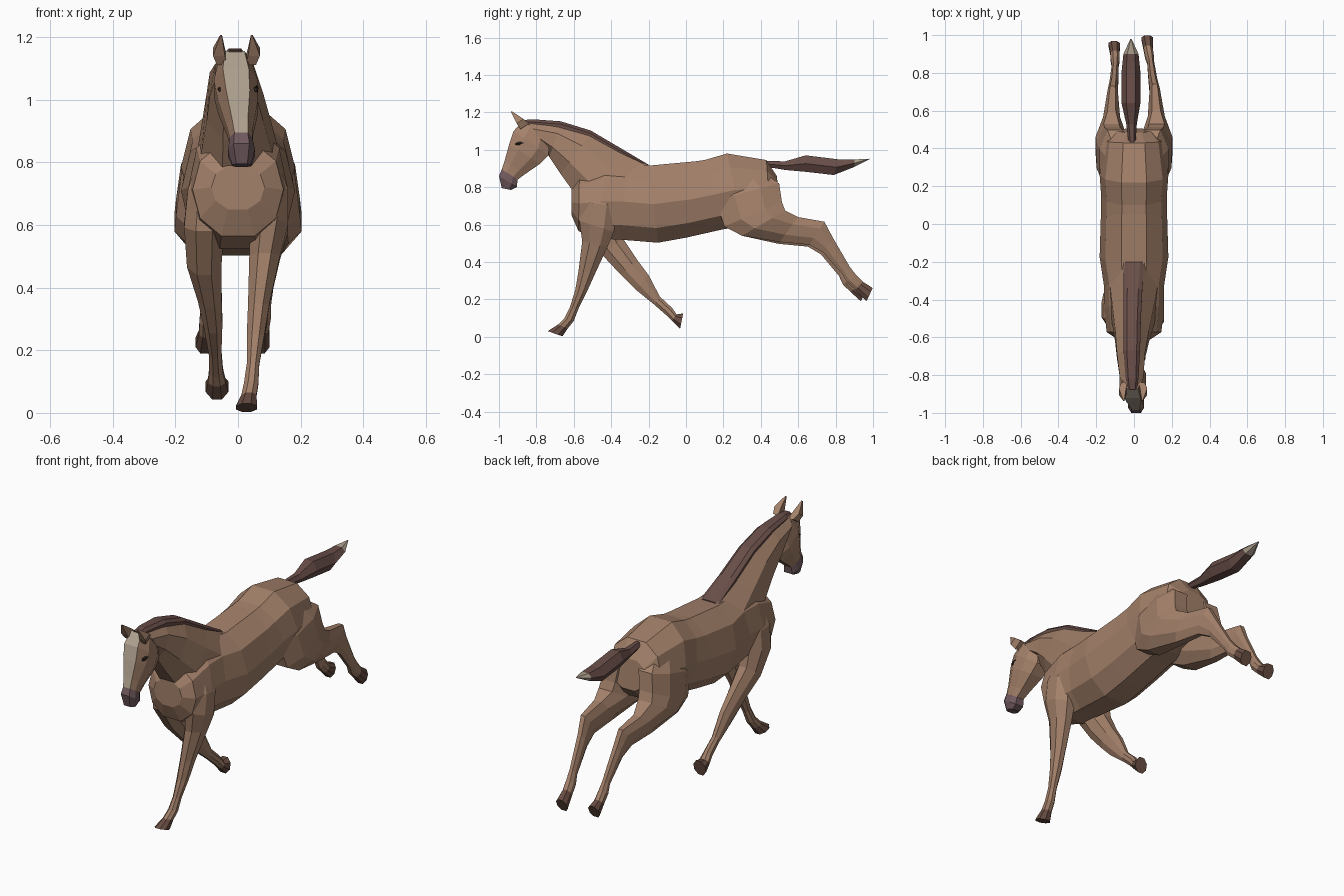
import bpy, bmesh, math
from mathutils import Vector


def material(name, rgb):
    m = bpy.data.materials.new(name)
    m.diffuse_color = (*rgb, 1)
    return m


COAT = material("coat", (0.37, 0.22, 0.145))
HOOF = material("hoof", (0.14, 0.075, 0.055))
MANE = material("mane", (0.14, 0.075, 0.065))
MUZZLE = material("muzzle", (0.16, 0.10, 0.11))
PALE = material("pale", (0.42, 0.35, 0.27))
DARK = material("dark", (0.02, 0.015, 0.012))


def loft(name, rings, mats, sides=8, box=1.0, paint=None):
    """Skin a row of polygon rings. Each ring is (y, z of one edge,
    y, z of the opposite edge, centre x, half width)."""
    bm = bmesh.new()
    rows = []
    widest = max(abs(math.sin(math.tau * (k + 0.5) / sides)) for k in range(sides))
    for ya, za, yb, zb, x, w in rings:
        a, b = Vector((0, ya, za)), Vector((0, yb, zb))
        row = []
        for k in range(sides):
            t = math.tau * (k + 0.5) / sides
            c = math.cos(t) / math.cos(math.pi / sides)
            s = math.sin(t) / widest
            s = math.copysign(abs(s) ** box, s)
            p = (a + b) / 2 + (b - a) / 2 * c
            row.append(bm.verts.new((x + w * s, p.y, p.z)))
        rows.append(row)
    for i in range(len(rows) - 1):
        for k in range(sides):
            j = (k + 1) % sides
            f = bm.faces.new((rows[i][k], rows[i][j], rows[i + 1][j], rows[i + 1][k]))
            f.material_index = paint(i, k) if paint else 0
    bm.faces.new(rows[0])
    end = bm.faces.new(rows[-1])
    end.material_index = paint(len(rows) - 2, 0) if paint else 0
    bmesh.ops.recalc_face_normals(bm, faces=bm.faces)
    me = bpy.data.meshes.new(name)
    bm.to_mesh(me)
    bm.free()
    for m in mats:
        me.materials.append(m)
    ob = bpy.data.objects.new(name, me)
    bpy.context.collection.objects.link(ob)
    return ob


def from_band(n):
    return lambda i, k: 1 if i >= n else 0


# Barrel and rump: lower edge, upper edge
loft("torso", [
    (-0.612, 0.65, -0.612, 0.79, 0, 0.085),
    (-0.575, 0.565, -0.57, 0.86, 0, 0.145),
    (-0.47, 0.525, -0.43, 0.92, 0, 0.158),
    (-0.36, 0.52, -0.31, 0.925, 0, 0.158),
    (-0.15, 0.503, -0.20, 0.915, 0, 0.182),
    (0.0, 0.53, 0.05, 0.938, 0, 0.176),
    (0.2, 0.575, 0.10, 0.945, 0, 0.174),
    (0.3, 0.59, 0.22, 0.98, 0, 0.182),
    (0.45, 0.64, 0.43, 0.945, 0, 0.155),
    (0.505, 0.70, 0.485, 0.86, 0, 0.105)], [COAT], sides=10, box=0.85)

# Neck: throat edge, crest edge
loft("neck", [
    (-0.56, 0.66, -0.19, 0.91, 0, 0.13),
    (-0.605, 0.78, -0.34, 0.98, -0.004, 0.112),
    (-0.67, 0.87, -0.51, 1.085, -0.01, 0.09),
    (-0.73, 0.96, -0.67, 1.14, -0.016, 0.074),
    (-0.75, 1.02, -0.85, 1.15, -0.012, 0.062)], [COAT])

# Head: jaw edge, face edge; pale blaze down the flat front, dark muzzle
loft("head", [
    (-0.73, 1.06, -0.87, 1.155, -0.010, 0.052),
    (-0.735, 0.97, -0.922, 1.10, -0.007, 0.070),
    (-0.78, 0.925, -0.945, 1.03, 0.0, 0.064),
    (-0.86, 0.87, -0.97, 0.94, 0.006, 0.043),
    (-0.90, 0.84, -0.985, 0.895, 0.01, 0.036),
    (-0.905, 0.80, -1.0, 0.86, 0.011, 0.043),
    (-0.935, 0.785, -0.985, 0.795, 0.012, 0.03)],
    [COAT, PALE, MUZZLE], box=0.6,
    paint=lambda i, k: 2 if i >= 4 else (1 if k == 7 else 0))

# Mane along the crest
loft("mane", [
    (-0.86, 1.12, -0.875, 1.158, -0.008, 0.026),
    (-0.80, 1.11, -0.82, 1.163, -0.01, 0.034),
    (-0.66, 1.10, -0.67, 1.152, -0.012, 0.044),
    (-0.52, 1.05, -0.51, 1.103, -0.01, 0.046),
    (-0.36, 0.96, -0.34, 1.003, -0.006, 0.05),
    (-0.20, 0.89, -0.20, 0.92, 0, 0.055)], [MANE], box=0.6)

# Tail streaming back with a pale tip
loft("tail", [
    (0.42, 0.91, 0.42, 0.94, -0.01, 0.018),
    (0.53, 0.892, 0.53, 0.938, -0.013, 0.028),
    (0.64, 0.882, 0.64, 0.970, -0.016, 0.05),
    (0.79, 0.865, 0.82, 0.948, -0.016, 0.05),
    (0.90, 0.908, 0.90, 0.948, -0.016, 0.04),
    (0.98, 0.949, 0.98, 0.952, -0.016, 0.003)],
    [MANE, PALE], sides=6, paint=from_band(4))

# Hind legs: front edge, back edge; the left one trails a little lower
HIND = [
    (0.17, 0.86, 0.40, 0.89, 0.075, 0.055),
    (0.16, 0.73, 0.498, 0.82, 0.10, 0.082),
    (0.205, 0.59, 0.513, 0.72, 0.115, 0.083),
    (0.30, 0.54, 0.53, 0.675, 0.12, 0.083),
    (0.50, 0.507, 0.60, 0.64, 0.118, 0.045),
    (0.66, 0.492, 0.74, 0.615, 0.11, 0.027),
    (0.735, 0.45, 0.785, 0.53, 0.10, 0.023),
    (0.835, 0.335, 0.875, 0.375, 0.088, 0.018),
    (0.86, 0.29, 0.91, 0.33, 0.082, 0.023),
    (0.905, 0.25, 0.945, 0.295, 0.075, 0.024),
    (0.965, 0.19, 0.998, 0.26, 0.07, 0.031)]
loft("right_hind_leg", HIND, [COAT, HOOF], box=0.8, paint=from_band(9))
left = []
for i, (ya, za, yb, zb, x, w) in enumerate(HIND):
    d = max(0, i - 3) / 7
    left.append((ya - 0.03 * d, za - 0.01 * (0 < d < 0.9), yb - 0.03 * d,
                 zb - 0.02 * (0 < d < 0.9), -x - 0.035 * d * d, w))
loft("left_hind_leg", left, [COAT, HOOF], box=0.8, paint=from_band(9))

# Right foreleg planted ahead
loft("right_front_leg", [
    (-0.50, 0.83, -0.42, 0.82, 0.09, 0.03),
    (-0.555, 0.72, -0.37, 0.70, 0.10, 0.06),
    (-0.57, 0.62, -0.385, 0.56, 0.10, 0.06),
    (-0.555, 0.51, -0.42, 0.48, 0.085, 0.049),
    (-0.575, 0.35, -0.485, 0.34, 0.066, 0.034),
    (-0.592, 0.25, -0.53, 0.24, 0.056, 0.028),
    (-0.62, 0.16, -0.575, 0.15, 0.048, 0.02),
    (-0.65, 0.10, -0.60, 0.085, 0.042, 0.023),
    (-0.685, 0.065, -0.632, 0.045, 0.035, 0.024),
    (-0.74, 0.03, -0.66, 0.003, 0.027, 0.034)],
    [COAT, HOOF], paint=from_band(8))

# Left foreleg folded back under the body
loft("left_front_leg", [
    (-0.50, 0.83, -0.42, 0.82, -0.09, 0.03),
    (-0.555, 0.72, -0.37, 0.70, -0.10, 0.06),
    (-0.55, 0.58, -0.36, 0.62, -0.108, 0.064),
    (-0.45, 0.44, -0.34, 0.53, -0.108, 0.055),
    (-0.35, 0.333, -0.26, 0.41, -0.09, 0.038),
    (-0.27, 0.253, -0.20, 0.33, -0.08, 0.03),
    (-0.17, 0.172, -0.14, 0.215, -0.073, 0.02),
    (-0.105, 0.115, -0.075, 0.155, -0.07, 0.022),
    (-0.075, 0.085, -0.05, 0.12, -0.068, 0.028),
    (-0.032, 0.042, -0.015, 0.125, -0.067, 0.036)],
    [COAT, HOOF], paint=from_band(8))

# Ears and eyes in pairs
for side, s in (("left", -1), ("right", 1)):
    x = -0.005 + 0.052 * s
    loft(side + "_ear", [
        (-0.885, 1.11, -0.84, 1.14, x - 0.006 * s, 0.016),
        (-0.905, 1.14, -0.87, 1.165, x + 0.004 * s, 0.019),
        (-0.936, 1.203, -0.932, 1.206, x - 0.003 * s, 0.003)], [COAT], sides=4)
    loft(side + "_eye", [
        (-0.912, 1.026, -0.91, 1.038, 0.053 * s, 0.010),
        (-0.893, 1.024, -0.89, 1.045, 0.056 * s, 0.010),
        (-0.870, 1.032, -0.869, 1.04, 0.059 * s, 0.007)], [DARK], sides=6)
